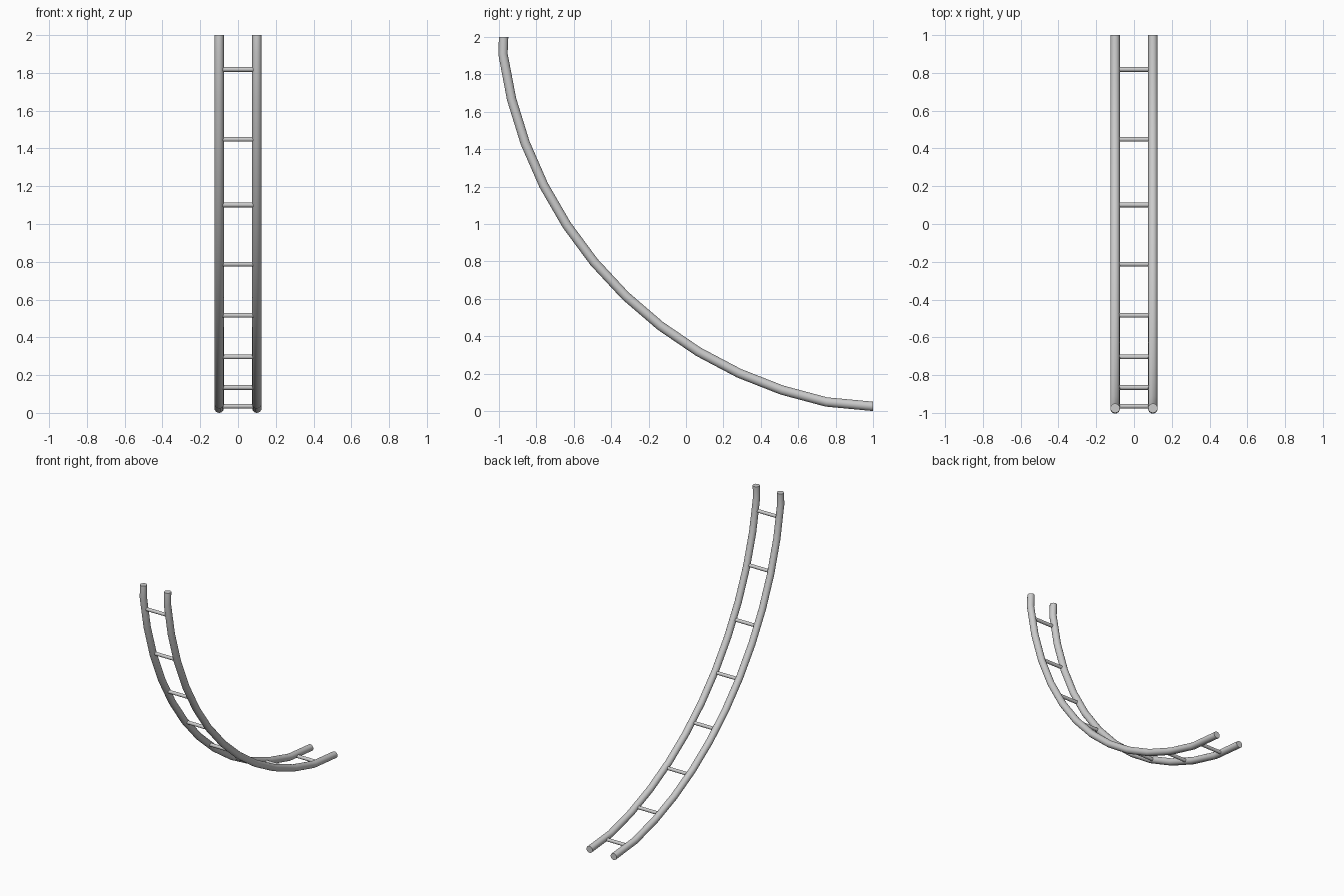
import bpy, bmesh
from math import sin, cos, pi, radians
from mathutils import Vector

if "Cube" in bpy.data.objects:
    bpy.data.objects.remove(bpy.data.objects["Cube"])

CY, CZ, R = 1.2, 2.2, 2.198        # arc centre and radius in the side plane
RAIL_X, RAIL_R, RUNG_R, SIDES = 0.1, 0.025, 0.0125, 16


def on_arc(deg):
    a = radians(deg)
    return Vector((0, CY - R * sin(a), CZ - R * cos(a)))


def finish(obj):
    bpy.ops.object.select_all(action='DESELECT')
    obj.select_set(True)
    bpy.context.view_layer.objects.active = obj
    bpy.ops.object.shade_smooth_by_angle(angle=radians(35))


def rail(name, x, path):
    # sweep a round section along the path, ends cut square to the axes
    bm = bmesh.new()
    rings = []
    for i, p in enumerate(path):
        if i == 0:
            t = Vector((0, -1, 0))
        elif i == len(path) - 1:
            t = Vector((0, 0, 1))
        else:
            t = ((p - path[i - 1]).normalized() + (path[i + 1] - p).normalized()).normalized()
        n = t.cross(Vector((1, 0, 0)))
        ring = []
        for k in range(SIDES):
            a = 2 * pi * k / SIDES
            ring.append(bm.verts.new(p + Vector((x + RAIL_R * cos(a), 0, 0)) + n * RAIL_R * sin(a)))
        rings.append(ring)
    for r0, r1 in zip(rings, rings[1:]):
        for k in range(SIDES):
            j = (k + 1) % SIDES
            bm.faces.new((r0[k], r0[j], r1[j], r1[k]))
    bm.faces.new(rings[0])
    bm.faces.new(rings[-1])
    bmesh.ops.recalc_face_normals(bm, faces=bm.faces)
    mesh = bpy.data.meshes.new(name)
    bm.to_mesh(mesh)
    bm.free()
    obj = bpy.data.objects.new(name, mesh)
    bpy.context.collection.objects.link(obj)
    finish(obj)


# side rails
path = [Vector((0, 1.0, 0.025))]
path += [on_arc(11.8 + 6.42 * i) for i in range(12)]
path.append(Vector((0, -0.975, 2.0)))
rail("left_rail", -RAIL_X, path)
rail("right_rail", RAIL_X, path)

# rungs every ten degrees of the arc
for i in range(1, 9):
    bpy.ops.mesh.primitive_cylinder_add(vertices=SIDES, radius=RUNG_R, depth=2 * RAIL_X,
                                        location=on_arc(10 * i), rotation=(0, pi / 2, 0))
    rung = bpy.context.object
    rung.name = f"rung_{i}"
    finish(rung)
